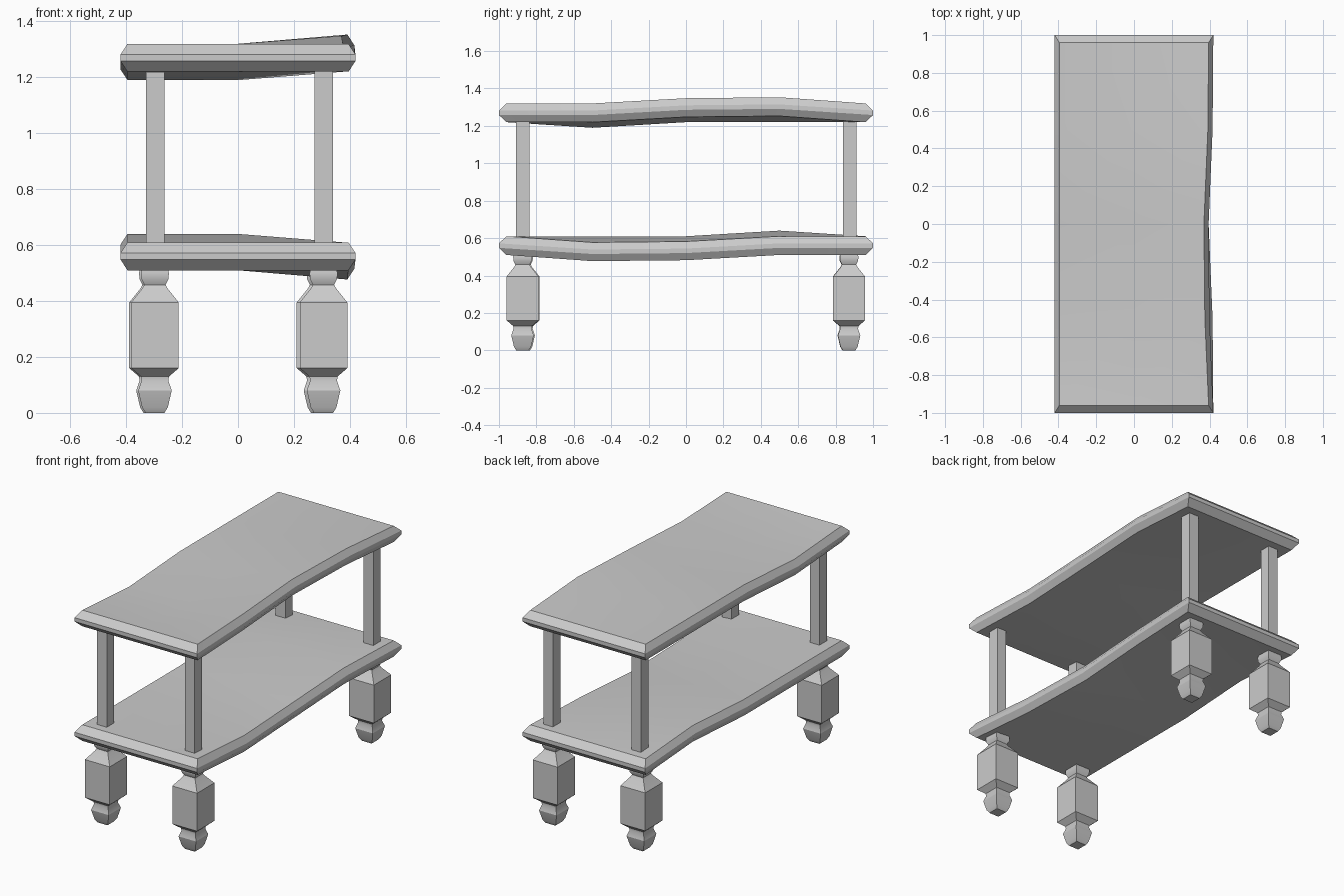
import bpy, bmesh
from math import pi
from mathutils import Vector, Matrix

if "Cube" in bpy.data.objects:
    bpy.data.objects.remove(bpy.data.objects["Cube"])


def make_object(name, bm):
    bmesh.ops.recalc_face_normals(bm, faces=bm.faces)
    mesh = bpy.data.meshes.new(name)
    bm.to_mesh(mesh)
    bm.free()
    ob = bpy.data.objects.new(name, mesh)
    bpy.context.collection.objects.link(ob)
    bpy.ops.object.select_all(action='DESELECT')
    ob.select_set(True)
    bpy.context.view_layer.objects.active = ob
    bpy.ops.object.shade_smooth_by_angle(angle=pi / 6)
    return ob


def stack(rings):
    """Closed solid from rectangular rings (z, half x, half y)."""
    bm = bmesh.new()
    loops = [[bm.verts.new((sx * hx, sy * hy, z))
              for sx, sy in ((-1, -1), (1, -1), (1, 1), (-1, 1))]
             for z, hx, hy in rings]
    for a, b in zip(loops, loops[1:]):
        for i in range(4):
            j = (i + 1) % 4
            bm.faces.new((a[i], a[j], b[j], b[i]))
    bm.faces.new(loops[0])
    bm.faces.new(loops[-1])
    return bm


# Warped board: offsets at y = -0.5, 0, 0.5 for the left/middle and right edge
LEFT_DZ = {-0.5: -0.03, 0: 0.0, 0.5: 0.0}
RIGHT_DZ = {-0.5: 0.0, 0: 0.028, 0.5: 0.033}
RIGHT_DX = {-0.5: -0.02, 0: -0.025, 0.5: -0.004}


def shelf(name, z, flip):
    bm = stack([(-0.05, 0.395, 0.96), (-0.012, 0.42, 1.0),
                (0.012, 0.42, 1.0), (0.05, 0.395, 0.96)])
    cuts = [((0, y, 0), (0, 1, 0)) for y in LEFT_DZ] + [((0, 0, 0), (1, 0, 0))]
    for co, no in cuts:
        bmesh.ops.bisect_plane(bm, geom=bm.verts[:] + bm.edges[:] + bm.faces[:],
                               plane_co=co, plane_no=no)
    for v in bm.verts:
        y = round(v.co.y, 2)
        if y in LEFT_DZ:
            f = min(1, max(0, v.co.x / 0.395))
            v.co.z += LEFT_DZ[y] * (1 - f) + RIGHT_DZ[y] * f
            v.co.x += RIGHT_DX[y] * f
    if flip:
        bm.transform(Matrix.Rotation(pi, 4, 'X'))
    bm.transform(Matrix.Translation((0, 0, z)))
    return make_object(name, bm)


shelf("top_shelf", 1.27, False)
shelf("lower_shelf", 0.56, True)

# Square turned leg profile: (z, half width)
LEG = [(0.0, 0.034), (0.02, 0.046), (0.08, 0.06), (0.115, 0.048), (0.13, 0.05),
       (0.16, 0.085), (0.395, 0.085), (0.445, 0.045), (0.458, 0.038),
       (0.478, 0.048), (0.50, 0.05), (0.53, 0.042)]
CORNERS = {"front_left": (-0.297, -0.868), "front_right": (0.306, -0.874),
           "back_left": (-0.304, 0.87), "back_right": (0.295, 0.872)}

for corner, (x, y) in CORNERS.items():
    bm = stack([(z, r, r) for z, r in LEG])
    bm.transform(Matrix.Translation((x, y, 0)))
    make_object(corner + "_leg", bm)

    # Plain square post between the shelves
    px = -0.296 if x < 0 else 0.307
    py = -0.873 if y < 0 else 0.875
    bm = stack([(0.58, 0.033, 0.036), (1.25, 0.033, 0.036)])
    bm.transform(Matrix.Translation((px, py, 0)))
    make_object(corner + "_post", bm)
